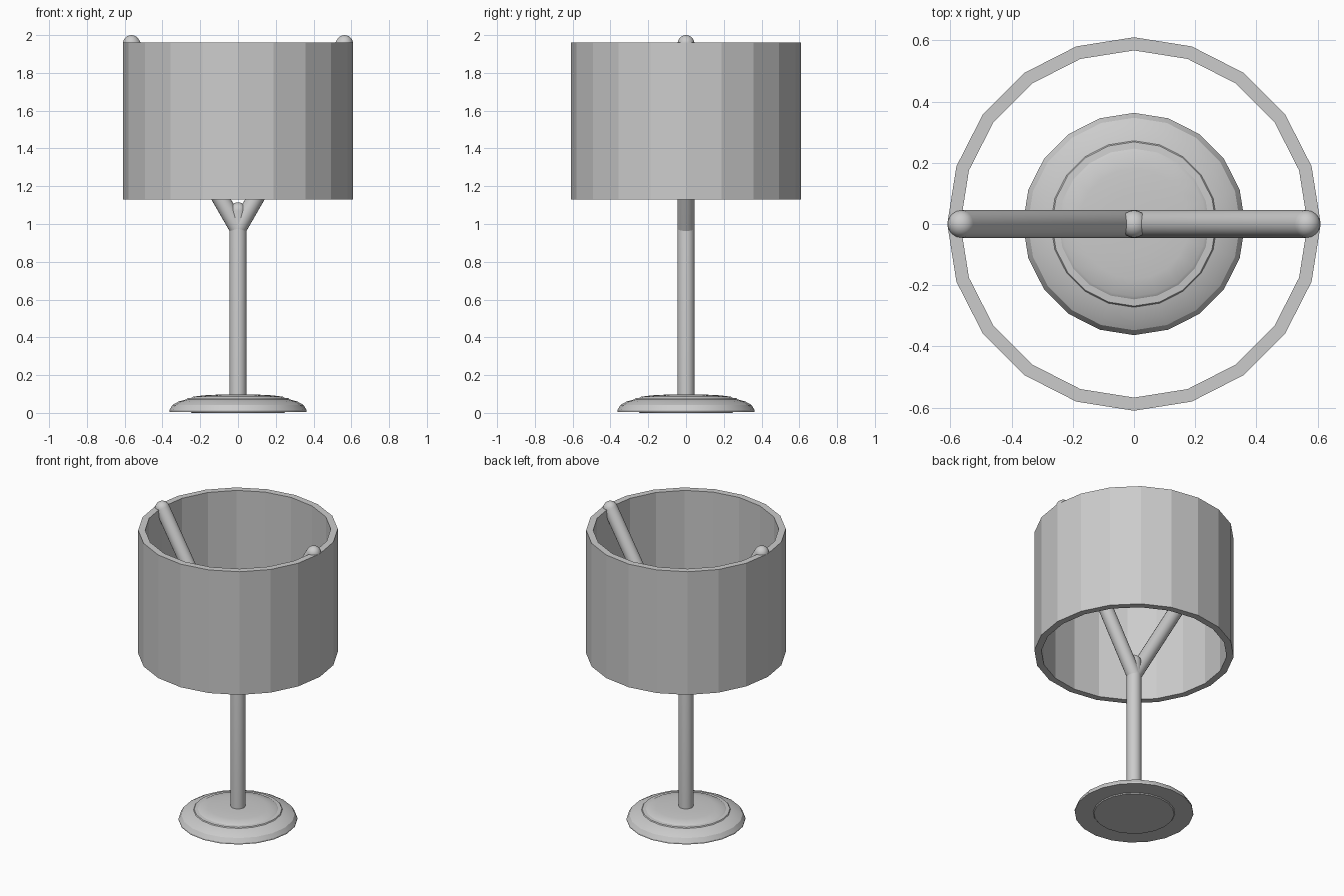
import bpy, math
from mathutils import Vector

cube = bpy.data.objects.get("Cube")
if cube:
    bpy.data.objects.remove(cube, do_unlink=True)

grey = bpy.data.materials.new("light grey")
grey.use_nodes = True
grey.diffuse_color = (0.6, 0.6, 0.6, 1)
grey.node_tree.nodes["Principled BSDF"].inputs["Base Color"].default_value = (0.6, 0.6, 0.6, 1)


def lathe(name, profile, sides, closed=False, smooth=None):
    """Revolve an (r, z) profile about z; r = 0 makes a single pole vertex."""
    verts, rings, faces = [], [], []
    for r, z in profile:
        n = sides if r > 0 else 1
        ring = []
        for i in range(n):
            a = 2 * math.pi * i / sides
            ring.append(len(verts))
            verts.append((r * math.cos(a), r * math.sin(a), z))
        rings.append(ring * (sides // n))
    pairs = list(zip(rings, rings[1:])) + ([(rings[-1], rings[0])] if closed else [])
    for low, high in pairs:
        for i in range(sides):
            j = (i + 1) % sides
            quad = [low[i], low[j], high[j], high[i]]
            faces.append(list(dict.fromkeys(quad)))
    mesh = bpy.data.meshes.new(name)
    mesh.from_pydata(verts, [], faces)
    mesh.materials.append(grey)
    obj = bpy.data.objects.new(name, mesh)
    bpy.context.collection.objects.link(obj)
    if smooth:
        bpy.ops.object.select_all(action="DESELECT")
        obj.select_set(True)
        bpy.context.view_layer.objects.active = obj
        bpy.ops.object.shade_smooth_by_angle(angle=math.radians(smooth))
    return obj


def rod(name, start, end, radius):
    """Round rod with a hemispherical far end."""
    axis = Vector(end) - Vector(start)
    length = axis.length
    dome = [(radius * math.cos(a), length + radius * math.sin(a))
            for a in (math.pi / 2 * k / 6 for k in range(6))]
    profile = [(0, 0), (radius, 0)] + dome + [(0, length + radius)]
    obj = lathe(name, profile, 20, smooth=40)
    obj.location = start
    obj.rotation_euler = axis.to_track_quat("Z", "Y").to_euler()
    return obj


# Open drum shade with a thick wall
lathe("shade", [(0.61, 1.13), (0.61, 1.96), (0.567, 1.96), (0.567, 1.13)], 20, closed=True)

# Stepped round foot with a low dome
lathe("base", [(0, 0), (0.245, 0), (0.25, 0.006), (0.363, 0.006), (0.363, 0.015),
               (0.347, 0.042), (0.315, 0.06), (0.272, 0.072), (0.268, 0.078),
               (0.246, 0.08), (0.236, 0.086), (0.18, 0.093), (0.1, 0.097),
               (0, 0.098)], 20, smooth=25)

# Stem and the two arms that hold the shade rim
rod("stem", (0, 0, 0.05), (0, 0, 1.07), 0.045)
for side, sign in (("left", 1), ("right", -1)):
    rod(side + "_arm", (0, 0, 0.975), (sign * 0.564, 0, 1.955), 0.045)
